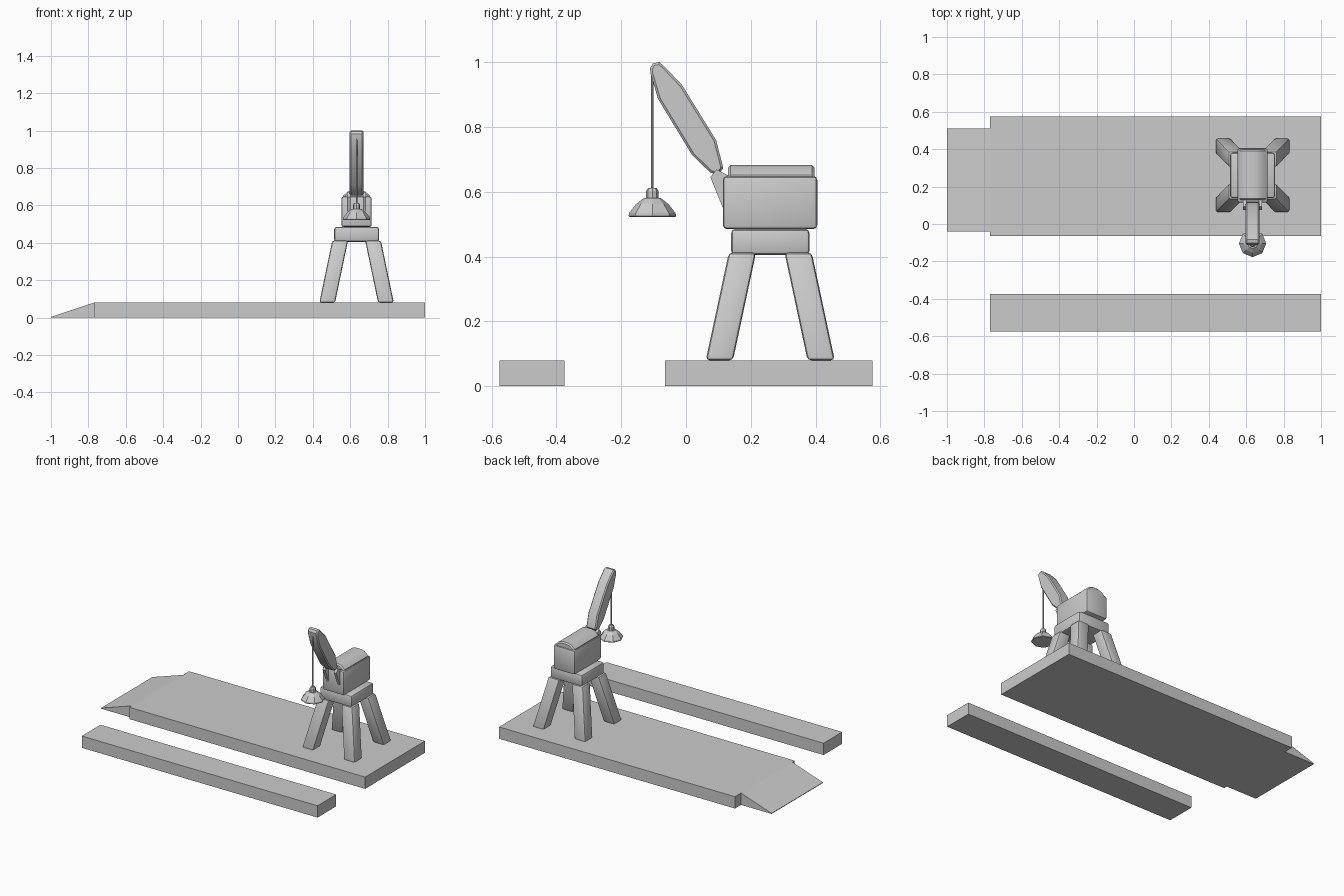
import bpy, bmesh, math
from mathutils import Vector

if "Cube" in bpy.data.objects:
    bpy.data.objects.remove(bpy.data.objects["Cube"])

CX, CY = 0.634, 0.26   # crane centre
HOOK_Y = -0.104        # line of the hanging cable


def finish(name, bm, bevel=0.0, segments=1, angle=30, smooth=True):
    """Bevel the sharp edges, fix normals and link the object."""
    bmesh.ops.recalc_face_normals(bm, faces=bm.faces)
    if bevel:
        edges = [e for e in bm.edges if e.calc_face_angle(0) > math.radians(angle)]
        bmesh.ops.bevel(bm, geom=edges, offset=bevel, segments=segments,
                        profile=0.5, affect='EDGES', clamp_overlap=True)
    mesh = bpy.data.meshes.new(name)
    bm.to_mesh(mesh)
    bm.free()
    if smooth:
        mesh.shade_smooth()
        mesh.set_sharp_from_angle(angle=math.radians(35))
    obj = bpy.data.objects.new(name, mesh)
    bpy.context.collection.objects.link(obj)
    return obj


def loft(name, rings, **kw):
    """Join rings of points with quads and cap both ends."""
    bm = bmesh.new()
    loops = [[bm.verts.new(p) for p in ring] for ring in rings]
    n = len(loops[0])
    for a, b in zip(loops, loops[1:]):
        for i in range(n):
            j = (i + 1) % n
            bm.faces.new((a[i], a[j], b[j], b[i]))
    bm.faces.new(loops[0][::-1])
    bm.faces.new(loops[-1])
    return finish(name, bm, **kw)


def square(x, y, z, hx, hy):
    return [(x - hx, y - hy, z), (x + hx, y - hy, z), (x + hx, y + hy, z), (x - hx, y + hy, z)]


def box(name, x0, x1, y0, y1, z0, z1, **kw):
    x, y, hx, hy = (x0 + x1) / 2, (y0 + y1) / 2, (x1 - x0) / 2, (y1 - y0) / 2
    return loft(name, [square(x, y, z0, hx, hy), square(x, y, z1, hx, hy)], **kw)


def yz_plate(name, profile, x0, x1, **kw):
    """Extrude a side (y, z) profile along x."""
    return loft(name, [[(x, y, z) for y, z in profile] for x in (x0, x1)], **kw)


def turned(name, profile, sides):
    """Stack of (radius, z) rings around the cable."""
    rings = [[(CX + r * math.cos(2 * math.pi * i / sides),
               HOOK_Y + r * math.sin(2 * math.pi * i / sides), z) for i in range(sides)]
             for r, z in profile]
    return loft(name, rings, smooth=sides > 8)


# Quays and access ramp
box("main_platform", -0.77, 1.0, -0.065, 0.575, 0, 0.08, smooth=False)
box("front_platform", -0.77, 1.0, -0.575, -0.375, 0, 0.08, smooth=False)
ramp_profile = [(-1.0, 0), (-0.77, 0), (-0.77, 0.08), (-1.0, 0.004)]
loft("ramp", [[(x, y, z) for x, z in ramp_profile] for y in (-0.04, 0.51)], smooth=False)

# Splayed legs
for sx in (-1, 1):
    for sy in (-1, 1):
        side = ("front" if sy < 0 else "back") + ("_left" if sx < 0 else "_right")
        loft("leg_" + side,
             [square(CX + sx * 0.157, CY + sy * 0.157, 0.08, 0.042, 0.042),
              square(CX + sx * 0.088, CY + sy * 0.086, 0.412, 0.042, 0.042)],
             bevel=0.012, segments=2)

# Turntable block and cabin
box("turntable", CX - 0.12, CX + 0.12, CY - 0.121, CY + 0.121, 0.405, 0.485,
    bevel=0.013, segments=2)
box("cabin", CX - 0.081, CX + 0.081, 0.114, 0.405, 0.485, 0.648,
    bevel=0.012, segments=2)

# Arched cabin roof
arch = [(-0.074, 0.635), (-0.072, 0.652), (-0.045, 0.675), (-0.02, 0.682),
        (0.02, 0.682), (0.045, 0.675), (0.072, 0.652), (0.074, 0.635)]
loft("cabin_roof", [[(CX + x, y, z) for x, z in arch] for y in (0.129, 0.397)],
     bevel=0.008, angle=60)

# Tapered boom
boom = [(-0.111, 0.981), (-0.102, 0.996), (-0.083, 1.0), (-0.068, 0.988),
        (-0.012, 0.929), (0.093, 0.759), (0.115, 0.673), (0.098, 0.65),
        (0.074, 0.66), (0.019, 0.713), (-0.086, 0.886), (-0.109, 0.963)]
yz_plate("boom", boom, CX - 0.037, CX + 0.037, bevel=0.007, angle=60)

# Boom hinge cheeks
cheek = [(0.075, 0.645), (0.094, 0.669), (0.13, 0.65), (0.122, 0.53)]
for side, s in (("left", -1), ("right", 1)):
    x = CX + s * 0.042
    yz_plate("boom_bracket_" + side, cheek, x - 0.009, x + 0.009)

# Cable and hanging bell-shaped magnet
turned("cable", [(0.004, 0.605), (0.004, 0.978)], 8)
turned("magnet_cap", [(0.019, 0.575), (0.019, 0.603), (0.013, 0.612)], 8)
turned("magnet", [(0.070, 0.522), (0.073, 0.525), (0.072, 0.534), (0.050, 0.562), (0.027, 0.58)], 8)
